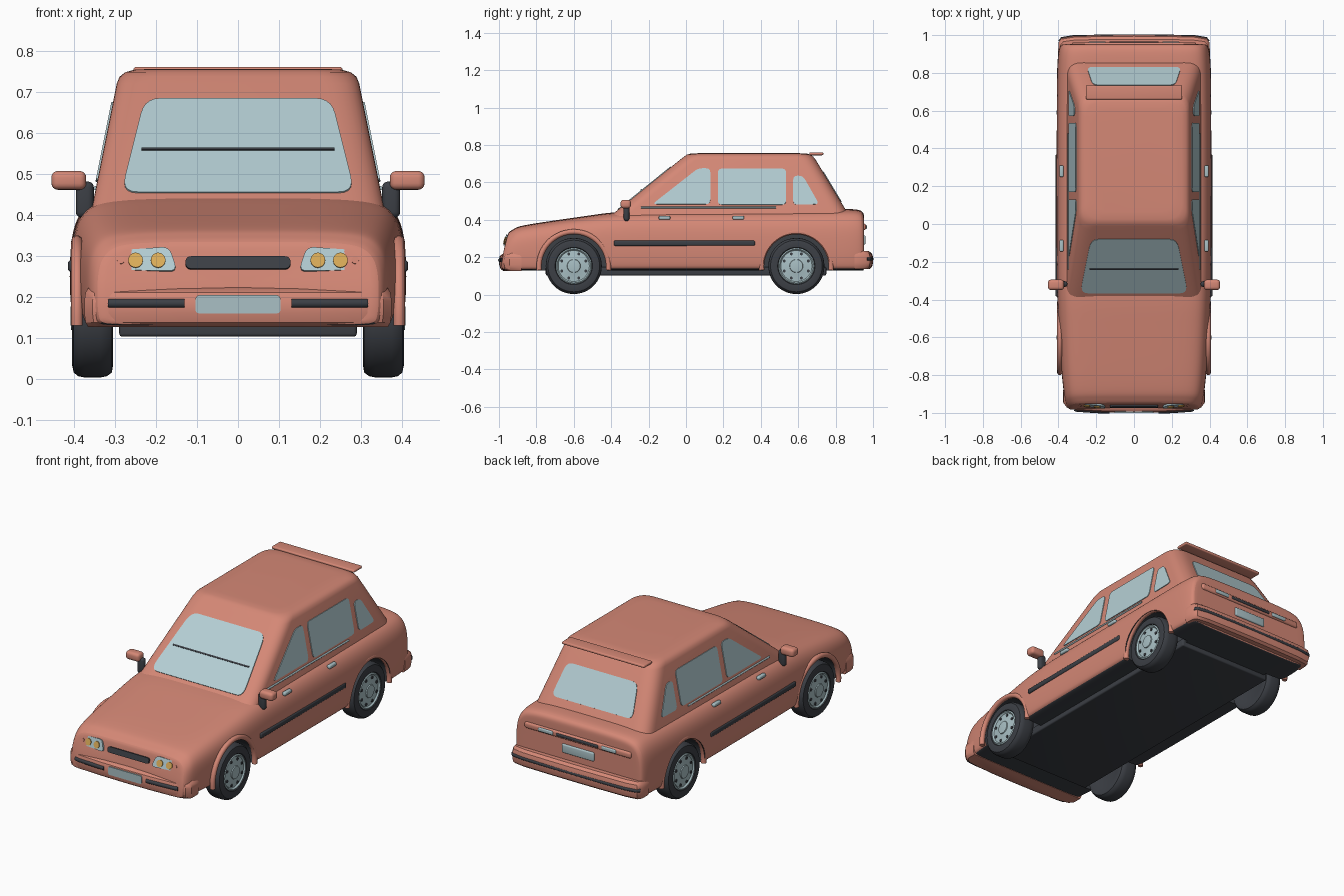
import bpy, bmesh, math
from mathutils import Vector

if "Cube" in bpy.data.objects:
    bpy.data.objects.remove(bpy.data.objects["Cube"])


def material(name, rgb):
    m = bpy.data.materials.new(name)
    m.diffuse_color = (*rgb, 1)
    m.use_nodes = True
    m.node_tree.nodes["Principled BSDF"].inputs["Base Color"].default_value = m.diffuse_color
    return m


PAINT = material("salmon paint", (0.66, 0.245, 0.18))
GLASS = material("pale glass", (0.46, 0.62, 0.66))
DARK = material("dark rubber", (0.045, 0.05, 0.06))
SILVER = material("silver", (0.40, 0.53, 0.56))
AMBER = material("amber lamp", (0.72, 0.42, 0.10))


def shade(ob):
    bpy.ops.object.select_all(action='DESELECT')
    ob.select_set(True)
    bpy.context.view_layer.objects.active = ob
    bpy.ops.object.shade_smooth_by_angle(angle=math.radians(35))


def finish(name, bm, mat, mirror=False):
    bmesh.ops.recalc_face_normals(bm, faces=bm.faces)
    me = bpy.data.meshes.new(name)
    bm.to_mesh(me)
    bm.free()
    ob = bpy.data.objects.new(name, me)
    bpy.context.collection.objects.link(ob)
    me.materials.append(mat)
    shade(ob)
    if mirror:
        ob.modifiers.new("mirror", 'MIRROR')
    return ob


def loft(name, rings, mat, mirror=False, cap_inset=0):
    """Skin closed rings of points and cap both ends."""
    bm = bmesh.new()
    vr = [[bm.verts.new(p) for p in r] for r in rings]
    n = len(vr[0])
    for a, b in zip(vr, vr[1:]):
        for i in range(n):
            bm.faces.new((a[i], a[(i + 1) % n], b[(i + 1) % n], b[i]))
    caps = [bm.faces.new(vr[0][::-1]), bm.faces.new(vr[-1])]
    if cap_inset:
        bmesh.ops.recalc_face_normals(bm, faces=bm.faces)
        bmesh.ops.inset_individual(bm, faces=caps, thickness=cap_inset)
    return finish(name, bm, mat, mirror)


def rounded(pts, r, n=5):
    """Round the corners of a 2D outline."""
    out = []
    for i, p in enumerate(pts):
        p = Vector(p)
        a, b = Vector(pts[i - 1]) - p, Vector(pts[(i + 1) % len(pts)]) - p
        a = p + a.normalized() * min(r, a.length * .45)
        b = p + b.normalized() * min(r, b.length * .45)
        for k in range(n + 1):
            t = k / n
            out.append(a * (1 - t) ** 2 + p * 2 * t * (1 - t) + b * t * t)
    return out


def panel(name, pts, place, normal, mat, r=.02, out=.004, depth=.008, mirror=False):
    """Thin plate from a 2D outline laid on a surface by place(u, v)."""
    nv = Vector(normal).normalized()
    base = [Vector(place(*p)) for p in (rounded(pts, r) if r else pts)]
    return loft(name, [[p + nv * (out - depth) for p in base], [p + nv * out for p in base]], mat, mirror)


def rect(u0, u1, v0, v1):
    return [(u0, v0), (u1, v0), (u1, v1), (u0, v1)]


def circle(u, v, r, n=20):
    return [(u + r * math.cos(k * math.tau / n), v + r * math.sin(k * math.tau / n)) for k in range(n)]


def box(name, c, d, bev, mat, mirror=False):
    bm = bmesh.new()
    bmesh.ops.create_cube(bm, size=1)
    for v in bm.verts:
        v.co = Vector([c[i] + v.co[i] * d[i] for i in range(3)])
    bmesh.ops.bevel(bm, geom=bm.edges[:], offset=bev, segments=4, profile=.5, affect='EDGES')
    return finish(name, bm, mat, mirror)


def tube(name, pts, r, mat, mirror=False):
    cu = bpy.data.curves.new(name, 'CURVE')
    cu.dimensions, cu.bevel_depth, cu.use_fill_caps = '3D', r, True
    s = cu.splines.new('POLY')
    s.points.add(len(pts) - 1)
    for q, p in zip(s.points, pts):
        q.co = (*p, 1)
    tmp = bpy.data.objects.new(name, cu)
    bm = bmesh.new()
    bm.from_mesh(bpy.data.meshes.new_from_object(tmp))
    bpy.data.objects.remove(tmp)
    return finish(name, bm, mat, mirror)


def lathe(name, profile, y, z, mat, n=48):
    """Revolve (radius, x) points about a wheel axle, mirrored to both sides."""
    return loft(name, [[(x, y + u, z + v) for u, v in circle(0, 0, r, n)] for r, x in profile], mat, True)


AXLES = {"front": -.6, "rear": .59}

# Lower body: cross-sections along the length, smoothed, with wheel arches cut out
SECTION = [(0, 1), (.55, 1), (.83, .975), (.93, .88), (.985, .73), (1, .5), (1, .25), (.985, .06), (.95, 0), (.5, 0), (0, 0)]
STATIONS = [(-.985, .345, .335), (-.955, .362, .352), (-.90, .372, .366), (-.75, .388, .39), (-.5, .402, .425),
            (-.36, .409, .447), (0, .411, .45), (.5, .411, .452), (.8, .409, .458), (.90, .403, .458),
            (.94, .394, .45), (.952, .382, .43)]
rings = []
for i, (y, w, zt) in enumerate(STATIONS):
    half = [(w * a, .128 + (zt - .128) * b) for a, b in SECTION]
    full = half + [(-x, z) for x, z in half[-2:0:-1]]
    rings.append([(x, y + (max(0, z - .2) * .25 if i < 2 else 0), z) for x, z in full])
body = loft("lower_body", rings, PAINT, cap_inset=.025)
sub = body.modifiers.new("smooth", 'SUBSURF')
sub.levels = sub.render_levels = 2
cutters = []
for end, y in AXLES.items():
    c = lathe("arch_cutter_" + end, [(.178, .27), (.178, .5)], y, .15, DARK)
    c.hide_render = True
    b = body.modifiers.new("arch", 'BOOLEAN')
    b.object, b.operation, b.solver, b.material_mode = c, 'DIFFERENCE', 'EXACT', 'TRANSFER'
    cutters.append(c)
bpy.context.view_layer.update()
me = bpy.data.meshes.new_from_object(body.evaluated_get(bpy.context.evaluated_depsgraph_get()))
body.modifiers.clear()
body.data = me
for c in cutters:
    bpy.data.objects.remove(c)
if DARK.name not in [m.name for m in me.materials if m]:
    me.materials.append(DARK)
dark_slot = [m.name if m else "" for m in me.materials].index(DARK.name)
for p in me.polygons:  # dark underside
    if p.normal.z < -.8 and p.center.z < .15:
        p.material_index = dark_slot
shade(body)
box("floor_pan", (0, 0, .125), (.58, 1.5, .045), .008, DARK)

# Cabin: rounded rectangles tapering up to the roof
side_x = lambda z: .36 - .2 * (z - .4)
front_y = lambda z: -.43 + 1.24 * (z - .4)
rear_y = lambda z: .886 - .6 * (z - .4)
rings = []
for z, s in ((.40, 0), (.72, 0), (.737, .004), (.748, .018), (.754, .04), (.756, .08)):
    zz = min(z, .735)
    x, f, r = side_x(zz) - s, front_y(zz) + s, rear_y(zz) - s
    rings.append([(p.x, p.y, z) for p in rounded([(-x, f), (x, f), (x, r), (-x, r)], .085, 8)])
loft("cabin", rings, PAINT)

# Glass
on_front = lambda u, v: (u, front_y(v), v)
on_rear = lambda u, v: (u, rear_y(v), v)
on_side = lambda u, v: (side_x(v), u, v)
panel("windshield", [(-.285, .453), (.285, .453), (.228, .682), (-.228, .682)], on_front, (0, -1, 1.24), GLASS, .04)
panel("wiper", rect(-.235, .235, .554, .559), on_front, (0, -1, 1.24), DARK, 0, .007, .006)
panel("rear_window", [(-.25, .495), (.25, .495), (.218, .655), (-.218, .655)], on_rear, (0, 1, .6), GLASS, .035)
for name, pts in {
    "front_side_window": [(-.18, .483), (.13, .483), (.13, .675), (.065, .675)],
    "middle_side_window": rect(.17, .535, .48, .673),
    "rear_side_window": [(.573, .48), (.712, .483), (.625, .635), (.573, .635)],
}.items():
    panel(name, pts, on_side, (1, 0, .2), GLASS, .024, mirror=True)

# Bumpers wrapping round the ends
LEVELS = [(.126, .5), (.137, .85), (.16, 1), (.19, 1), (.21, .85), (.222, .45)]
for name, half, y0, dz in (("front_bumper", [(.375, -.88), (.375, -.945), (.355, -.972), (.3, -.988), (.15, -.997), (0, -.999)], -.88, 0),
                           ("rear_bumper", [(.402, .90), (.4, .96), (.385, .984), (.32, .995), (.15, .999), (0, 1)], .90, .01)):
    plan = half + [(-x, y) for x, y in half[-2::-1]]
    loft(name, [[(x * (.95 + .05 * s), y0 + (y - y0) * (.6 + .4 * s), z + dz) for x, y in plan] for z, s in LEVELS], PAINT)
tube("front_bumper_strip", [(.13, -.993, .184), (.2, -.99, .184), (.3, -.983, .184), (.315, -.979, .184)], .0115, DARK, True)
strip = [(.392, .965), (.38, .981), (.32, .99), (.15, .993)]
tube("rear_bumper_strip", [(x, y, .19) for x, y in strip] + [(-x, y, .19) for x, y in strip[::-1]], .01, DARK)
on_bumper = lambda u, v: (u, -.997, v)
panel("front_plate", rect(-.104, .104, .159, .204), on_bumper, (0, -1, 0), SILVER, .012, .003, .02)

# Nose: grille slot, headlights and lamps
on_nose = lambda u, v: (u, -.988 + .25 * (v - .2) + .1 * max(0, abs(u) - .15), v)
fwd = (0, -1, .25)
panel("grille", rect(-.128, .128, .268, .298), on_nose, fwd, DARK, .015, .004, .03)
panel("headlight", [(.148, .262), (.298, .264), (.308, .29), (.29, .312), (.168, .321)], on_nose, fwd, GLASS, .02, .006, .04, True)
for name, u, r, mat in (("inner_lamp", .195, .018, AMBER), ("outer_lamp", .25, .018, AMBER), ("side_lamp", .286, .009, PAINT)):
    panel(name, circle(u, .287, r), on_nose, fwd, mat, 0, .011, .012, True)

# Tail: light bar and plate
box("tail_bar", (0, .947, .362), (.66, .03, .036), .012, PAINT)
box("tail_lens", (.195, .957, .362), (.09, .02, .022), .006, SILVER, True)
box("tail_center_strip", (0, .957, .362), (.26, .02, .016), .006, DARK)
box("rear_plate", (0, .95, .292), (.2, .02, .05), .008, SILVER)

# Spoiler on the roof edge
box("spoiler", (0, .697, .753), (.51, .075, .016), .007, PAINT)

# Side trim, handles and mirrors
box("side_strip", (.405, -.008, .275), (.02, .755, .03), .009, DARK, True)
tube("beltline_trim", [(.348, -.24, .465), (.348, .48, .465)], .005, SILVER, True)
for name, y in (("front_door_handle", -.115), ("rear_door_handle", .28)):
    box(name, (.384, y, .411), (.022, .062, .02), .007, SILVER, True)
box("mirror_housing", (.413, -.322, .484), (.085, .055, .046), .016, PAINT, True)
box("mirror_arm", (.374, -.318, .437), (.044, .03, .088), .014, DARK, True)

# Wheels and arch lips
for end, y in AXLES.items():
    lathe(end + "_tyre", [(.09, .315), (.12, .305), (.138, .308), (.147, .32), (.15, .335), (.15, .375),
                          (.147, .39), (.138, .401), (.12, .405), (.1, .403), (.094, .392)], y, .153, DARK)
    lathe(end + "_rim", [(.096, .38), (.096, .4), (.09, .404), (.083, .396), (.06, .398), (.036, .402),
                         (.034, .407), (.026, .408), (.01, .409)], y, .153, SILVER)
    for k in range(8):
        a = (k + .5) * math.tau / 8
        lathe(f"{end}_rim_hole_{k + 1}", [(.008, .39), (.008, .401)], y + .07 * math.cos(a), .153 + .07 * math.sin(a), DARK, 12)
    arc = [math.radians(-6 + 192 * k / 32) for k in range(33)]
    tube(end + "_arch_lip", [(.393, y + .186 * math.cos(a), .15 + .186 * math.sin(a)) for a in arc], .014, PAINT, True)
